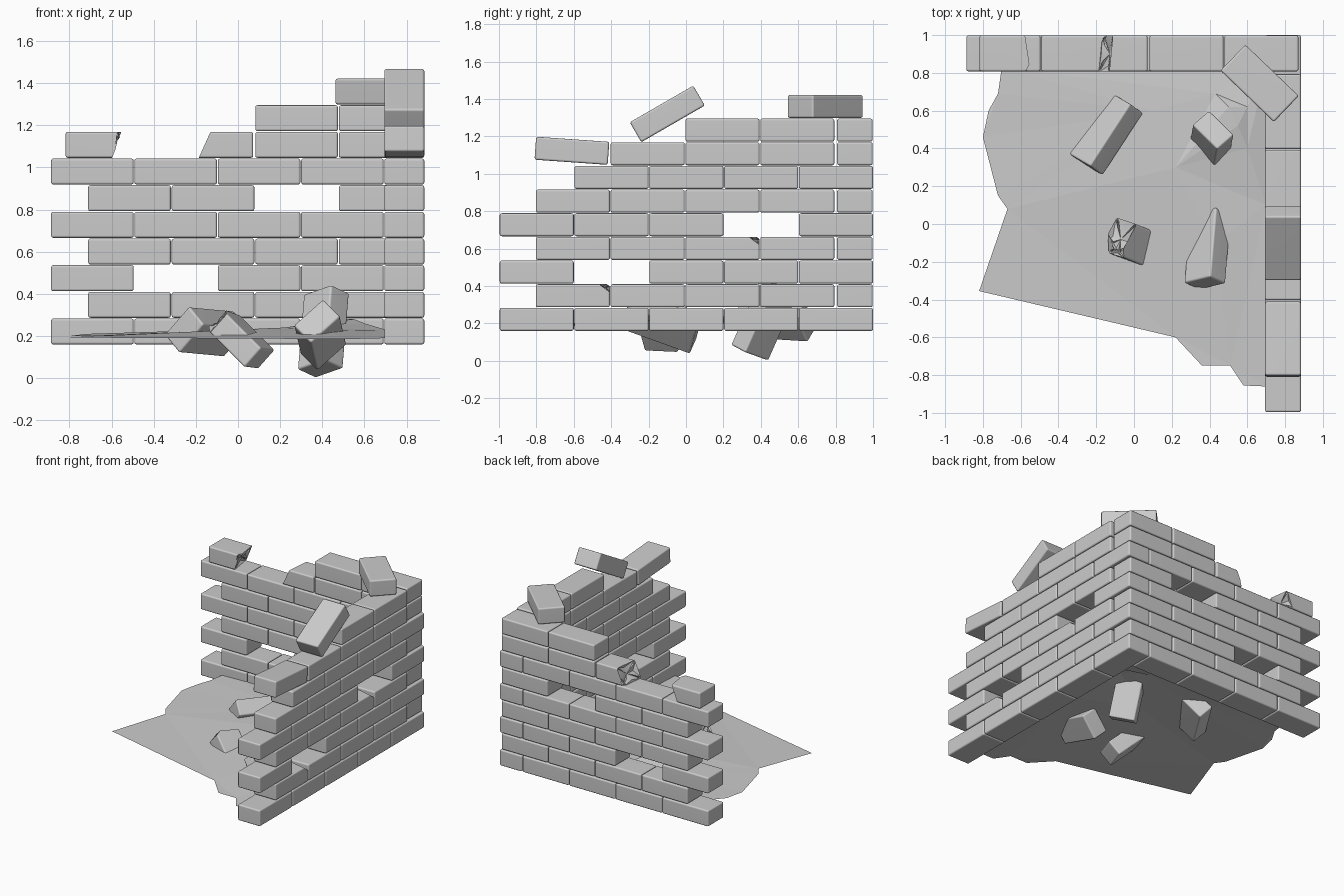
import bpy, bmesh, math, random
from mathutils import Matrix, Vector
from mathutils.geometry import delaunay_2d_cdt

random.seed(4)
cube = bpy.data.objects.get("Cube")
if cube:
    bpy.data.objects.remove(cube, do_unlink=True)

stone = bpy.data.materials.new("pale_grey_stone")
stone.use_nodes = True
stone.diffuse_color = (0.6, 0.6, 0.6, 1)
stone.node_tree.nodes["Principled BSDF"].inputs["Base Color"].default_value = (0.6, 0.6, 0.6, 1)

BASE, COURSE = 0.16, 0.1265          # bottom of wall, course height
LENGTH, WIDTH, HEIGHT = 0.392, 0.19, 0.123
BACK_Y, SIDE_X = 0.903, 0.789        # centre lines of the two walls


def add_object(name, bm, matrix=Matrix()):
    mesh = bpy.data.meshes.new(name)
    bm.to_mesh(mesh)
    bm.free()
    mesh.materials.append(stone)
    obj = bpy.data.objects.new(name, mesh)
    obj.matrix_world = matrix
    bpy.context.collection.objects.link(obj)
    return obj


def break_off(bm, point, normal, rough):
    """Cut a piece away and leave a rough faceted break."""
    cut = bmesh.ops.bisect_plane(bm, geom=bm.verts[:] + bm.edges[:] + bm.faces[:],
                                 plane_co=point, plane_no=normal, clear_outer=True)
    edges = [e for e in cut["geom_cut"] if isinstance(e, bmesh.types.BMEdge)]
    faces = bmesh.ops.holes_fill(bm, edges=edges)["faces"]
    for _ in range(2 if rough else 0):
        poked = bmesh.ops.poke(bm, faces=faces)
        faces = poked["faces"]
        for v in poked["verts"]:
            v.co += Vector(normal).normalized() * random.uniform(-rough, rough * 0.4)


def brick(name, centre, size, rotation=Matrix(), cuts=()):
    bm = bmesh.new()
    bmesh.ops.create_cube(bm, size=1)
    bmesh.ops.scale(bm, vec=size, verts=bm.verts)
    bmesh.ops.bevel(bm, geom=bm.edges[:], offset=0.011, segments=3,
                    profile=0.5, affect='EDGES')
    for point, normal, rough in cuts:
        break_off(bm, point, normal, rough)
    bmesh.ops.recalc_face_normals(bm, faces=bm.faces)
    obj = add_object(name, bm, Matrix.Translation(centre) @ rotation)
    obj.data.shade_smooth()
    obj.data.set_sharp_from_angle(angle=math.radians(38))
    normals = obj.modifiers.new("flat_sides", 'WEIGHTED_NORMAL')
    normals.keep_sharp = True
    return obj


def frame(axis, side):
    """Rotation whose x follows axis and whose y leans towards side."""
    x = Vector(axis).normalized()
    y = Vector(side)
    y = (y - x * y.dot(x)).normalized()
    return Matrix((x, y, x.cross(y))).transposed().to_4x4()


def course_z(c):
    return BASE + COURSE * c + HEIGHT / 2


# Back wall: running bond, with slots left empty where bricks are missing
back_slots = {c: set(range(4)) for c in range(7)}
back_slots[2].discard(1)
back_slots[5].discard(2)
back_slots[7] = back_slots[8] = {2, 3}
for c, slots in back_slots.items():
    odd = c % 2 or c > 6
    start = -0.713 if odd else -0.889
    for i in slots:
        x = start + 0.3965 * i + 0.198 if odd else start + 0.3955 * i + 0.198
        brick(f"back_wall_brick_{c}_{i}", (x, BACK_Y, course_z(c)), (LENGTH, WIDTH, HEIGHT))

# Side wall: stepped down towards the front
side_slots = {c: set(range(4 if c % 2 else 5)) for c in range(6)}
side_slots[2].discard(1)
side_slots[4].discard(3)
side_slots[6] = {1, 2, 3, 4}
side_slots[7] = {1, 2, 3}
side_slots[8] = {2, 3}
chipped = {(3, 2), (1, 0)}
for c, slots in side_slots.items():
    start = -0.805 if c % 2 or c > 6 else -0.998
    for i in slots:
        cuts = []
        if (c, i) in chipped:
            cuts = [((0, LENGTH / 2, HEIGHT / 2 - 0.025), (0.2, 0.9, 1.2), 0.008)]
        brick(f"side_wall_brick_{c}_{i}", (SIDE_X, start + 0.4 * i + 0.2, course_z(c)),
              (WIDTH, LENGTH + 0.004, HEIGHT), cuts=cuts)

# Broken bricks on the back wall
brick("broken_brick_left", (-0.622, BACK_Y, course_z(7)), (LENGTH, WIDTH, HEIGHT),
      cuts=[((0.035, 0, 0), (1, 0.15, -0.4), 0.035), ((0.06, -0.06, 0), (1, -0.5, -0.1), 0.015)])
brick("broken_brick_middle", (-0.124, BACK_Y, course_z(7)), (LENGTH, WIDTH, HEIGHT),
      cuts=[((-0.025, 0, 0), (-1, 0.1, 0.45), 0.035), ((-0.03, 0.07, 0), (-1, 0.5, 0.2), 0.015)])

# Loose bricks lying on top of the walls
full = (LENGTH, WIDTH, HEIGHT)
brick("loose_corner_brick", (0.665, 0.745, course_z(9)), full, frame((1, -0.96, 0), (1, 1, 0)))
brick("loose_tilted_brick", (SIDE_X, -0.1, 1.32), full, frame((0, 0.866, 0.5), (1, 0, 0)))
brick("loose_end_brick", (SIDE_X, -0.61, 1.123), full, frame((0, 1, -0.07), (1, 0, 0)))

# Fallen bricks half sunk in the ground
brick("fallen_brick_left", (-0.15, 0.48, 0.22), full,
      frame((0.215, 0.33, -0.02), (0.59, -0.38, 0.71)))
brick("fallen_brick_upright", (0.405, 0.42, 0.222), full,
      frame((0.03, 0.16, 0.36), (0.12, -0.14, 0)))
brick("fallen_brick_front", (0.39, -0.13, 0.205), full,
      frame((0.03, 0.36, -0.13), (0.7, 0, 0.7)))
brick("fallen_brick_broken", (-0.03, -0.09, 0.225), full,
      frame((0.17, -0.07, -0.17), (0.2, 1, 0.1)),
      cuts=[((-0.08, 0, 0), (-1, 0.2, 0.3), 0.04), ((-0.06, -0.07, 0), (-1, -0.6, 0), 0.015)])

# Ground sheet: ragged outline with a low mound in the corner
outline = [(-0.70, 0.83, 0.21), (-0.72, 0.69, 0.21), (-0.77, 0.60, 0.20), (-0.80, 0.46, 0.20),
           (-0.72, 0.15, 0.20), (-0.67, 0.08, 0.20), (-0.82, -0.355, 0.193),
           (0.22, -0.60, 0.187), (0.36, -0.75, 0.187), (0.51, -0.75, 0.187),
           (0.58, -0.855, 0.187), (0.70, -0.86, 0.19), (0.70, 0.1, 0.23), (0.70, 0.83, 0.23)]
mound = [(0.22, 0.30, 0.24), (0.43, -0.1, 0.225), (0.43, 0.69, 0.24), (0.50, 0.62, 0.28),
         (0.60, 0.62, 0.25), (0.55, 0.52, 0.28), (0.60, 0.40, 0.26), (0.1, 0.6, 0.235)]
points = outline + mound
rim = [(i, (i + 1) % len(outline)) for i in range(len(outline))]
flat, _, tris, origin, _, _ = delaunay_2d_cdt([Vector(p[:2]) for p in points], rim, [], 1, 1e-5)
bm = bmesh.new()
verts = [bm.verts.new((*p, points[o[0]][2])) for p, o in zip(flat, origin)]
for t in tris:
    bm.faces.new([verts[i] for i in t])
bm.normal_update()
for f in bm.faces:
    if f.normal.z < 0:
        f.normal_flip()
add_object("ground_sheet", bm)
